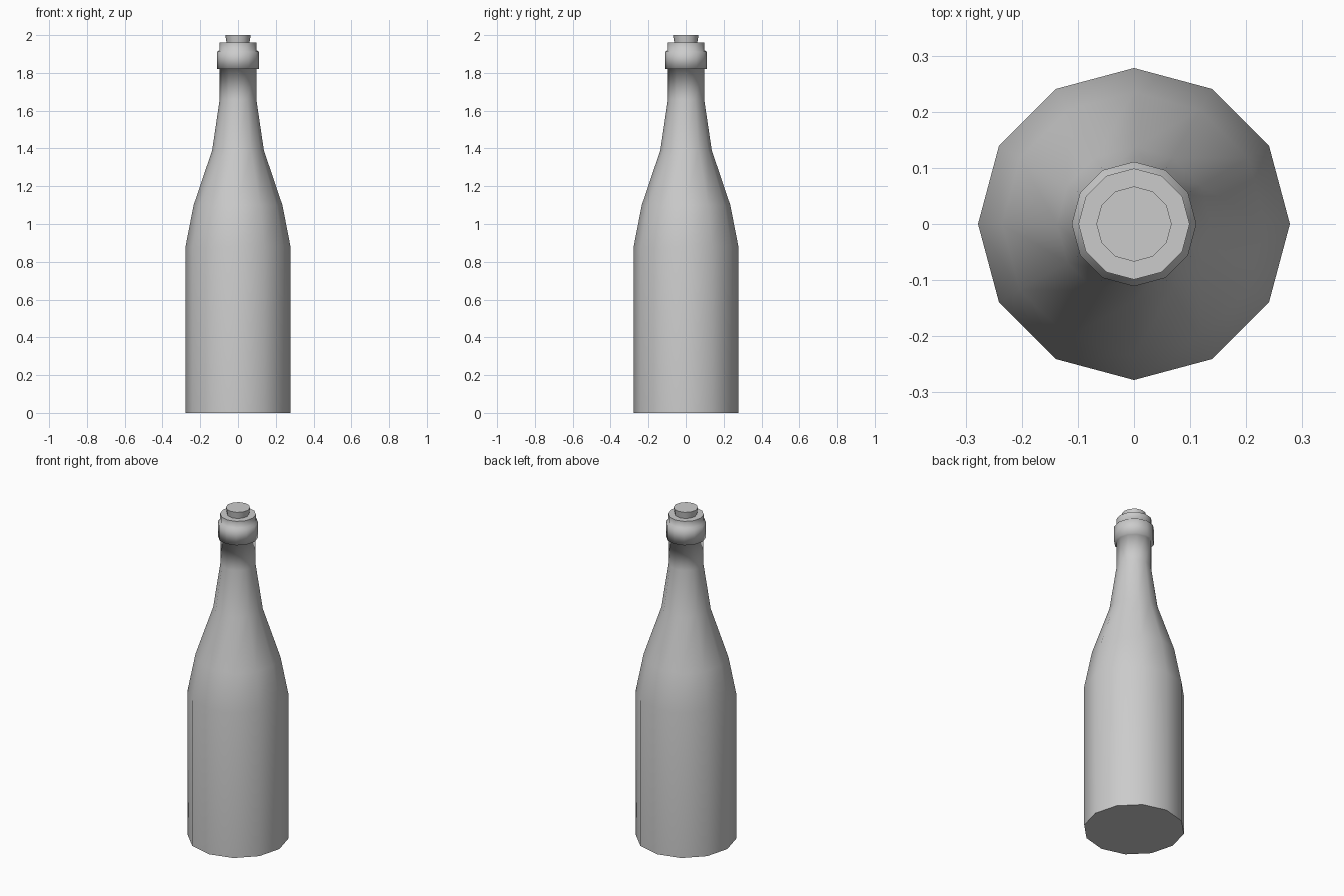
import bpy, bmesh
from math import cos, sin, pi

SIDES = 12

cube = bpy.data.objects.get("Cube")
if cube:
    bpy.data.objects.remove(cube, do_unlink=True)

grey = bpy.data.materials.new("plain grey")
grey.use_nodes = True
colour = (0.6, 0.6, 0.6, 1)
grey.diffuse_color = colour
grey.node_tree.nodes["Principled BSDF"].inputs["Base Color"].default_value = colour


def lathe(name, profile):
    """Turn (radius, height) points, listed bottom to top, into a capped solid."""
    bm = bmesh.new()
    rings = []
    for r, z in profile:
        angles = [2 * pi * i / SIDES for i in range(SIDES)]
        rings.append([bm.verts.new((r * cos(a), r * sin(a), z)) for a in angles])
    for low, high in zip(rings, rings[1:]):
        for i in range(SIDES):
            j = (i + 1) % SIDES
            bm.faces.new((low[i], low[j], high[j], high[i])).smooth = True
    # flat end caps with crisp rims
    caps = [bm.faces.new(rings[0][::-1]), bm.faces.new(rings[-1])]
    for cap in caps:
        for edge in cap.edges:
            edge.smooth = False
    mesh = bpy.data.meshes.new(name)
    bm.to_mesh(mesh)
    bm.free()
    mesh.materials.append(grey)
    obj = bpy.data.objects.new(name, mesh)
    bpy.context.collection.objects.link(obj)
    return obj


# Bottle: straight body, sloping shoulder, neck and raised lip
lathe("bottle", [
    (0.278, 0), (0.278, 0.88), (0.235, 1.10), (0.137, 1.39), (0.097, 1.66),
    (0.097, 1.82), (0.111, 1.82), (0.111, 1.912), (0.099, 1.92), (0.099, 1.96),
])

# Stopper: slightly wider at the top
lathe("cork", [(0.058, 1.94), (0.067, 2.0)])
